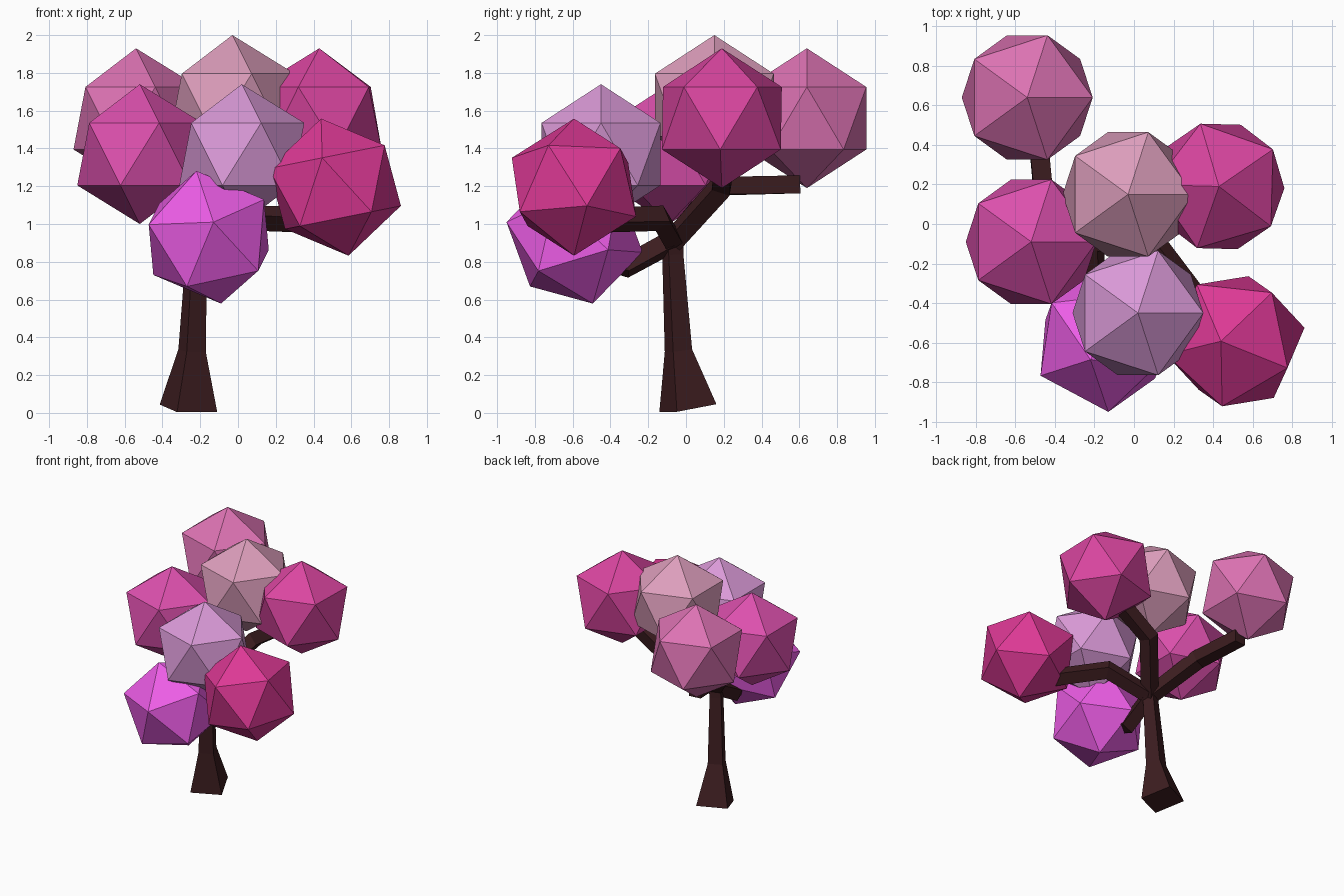
import bpy, bmesh
from math import cos, sin, pi, radians
from mathutils import Vector, Matrix

if "Cube" in bpy.data.objects:
    bpy.data.objects.remove(bpy.data.objects["Cube"])


def material(name, rgb):
    m = bpy.data.materials.new(name)
    m.diffuse_color = (*rgb, 1)
    m.use_nodes = True
    m.node_tree.nodes["Principled BSDF"].inputs["Base Color"].default_value = m.diffuse_color
    return m


def add_object(name, bm, mat):
    me = bpy.data.meshes.new(name)
    bmesh.ops.recalc_face_normals(bm, faces=bm.faces)
    bm.to_mesh(me)
    bm.free()
    me.materials.append(mat)
    ob = bpy.data.objects.new(name, me)
    bpy.context.collection.objects.link(ob)
    return ob


def limb(name, path, radii, ref, mat):
    """Square section swept along a bent path; radii are half diagonals."""
    pts = [Vector(p) for p in path]
    bm = bmesh.new()
    rings = []
    u = Vector(ref)
    for i, p in enumerate(pts):
        t = Vector()
        if i > 0:
            t += (p - pts[i - 1]).normalized()
        if i < len(pts) - 1:
            t += (pts[i + 1] - p).normalized()
        t.normalize()
        u = (u - t * u.dot(t)).normalized()
        v = t.cross(u)
        rings.append([bm.verts.new(p + radii[i] * (u * cos(k * pi / 2) + v * sin(k * pi / 2)))
                      for k in range(4)])
    for a, b in zip(rings, rings[1:]):
        for k in range(4):
            bm.faces.new((a[k], a[(k + 1) % 4], b[(k + 1) % 4], b[k]))
    bm.faces.new(rings[0])
    bm.faces.new(rings[-1])
    return add_object(name, bm, mat)


def foliage(name, centre, rgb, up=(0, 0, 1), side=(1, 0, 0)):
    """Icosahedron with a corner along 'up' and an upper-ring corner towards 'side'."""
    z = Vector(up).normalized()
    x = Vector(side)
    x = (x - z * x.dot(z)).normalized()
    y = z.cross(x)
    mat = Matrix((x, y, z)).transposed().to_4x4()
    bm = bmesh.new()
    bmesh.ops.create_icosphere(bm, subdivisions=1, radius=0.37,
                               matrix=Matrix.Translation(centre) @ mat)
    return add_object(name, bm, material(name + "_colour", rgb))


# Trunk and branches
bark = material("bark", (0.045, 0.012, 0.014))
fork = (-0.21, -0.07, 0.91)
limb("trunk", [(-0.2625, 0.01, 0.025), (-0.243, -0.04, 0.33), (-0.22, -0.07, 0.84), (-0.21, -0.07, 0.96)],
     [0.164, 0.078, 0.06, 0.06], (0.93, -0.37, 0), bark)
branches = {
    "back_branch": [(-0.46, 0.17, 1.2), (-0.5, 0.6, 1.21)],
    "right_branch": [(0.02, 0.19, 1.2), (0.3, 0.2, 1.38)],
    "front_right_branch": [(0.13, -0.14, 1.03), (0.4, -0.5, 1.02)],
    "front_branch": [(-0.21, -0.31, 0.78), (-0.17, -0.55, 0.86)],
}
for name, path in branches.items():
    limb(name, [fork] + path, [0.065, 0.07, 0.068], (0.3, 0.25, 0.92), bark)

# Foliage clumps
foliage("crown_foliage", (-0.03, 0.15, 1.63), (0.72, 0.34, 0.50))
foliage("back_left_foliage", (-0.54, 0.64, 1.56), (0.72, 0.17, 0.45))
foliage("left_foliage", (-0.52, -0.09, 1.37), (0.72, 0.08, 0.42))
foliage("front_foliage", (0.02, -0.45, 1.37), (0.70, 0.32, 0.68))
a = radians(34.5)
foliage("right_foliage", (0.43, 0.19, 1.56), (0.70, 0.06, 0.35), side=(cos(a), sin(a), 0))
foliage("front_right_foliage", (0.5125, -0.593, 1.195), (0.72, 0.04, 0.30),
        (-0.196, 0, 0.98), (0.264, -0.135, 0.221))
foliage("low_front_foliage", (-0.155, -0.59, 0.93), (0.85, 0.11, 0.80),
        (0.068, -0.973, 0.216), (-0.065, -0.095, 0.35))
